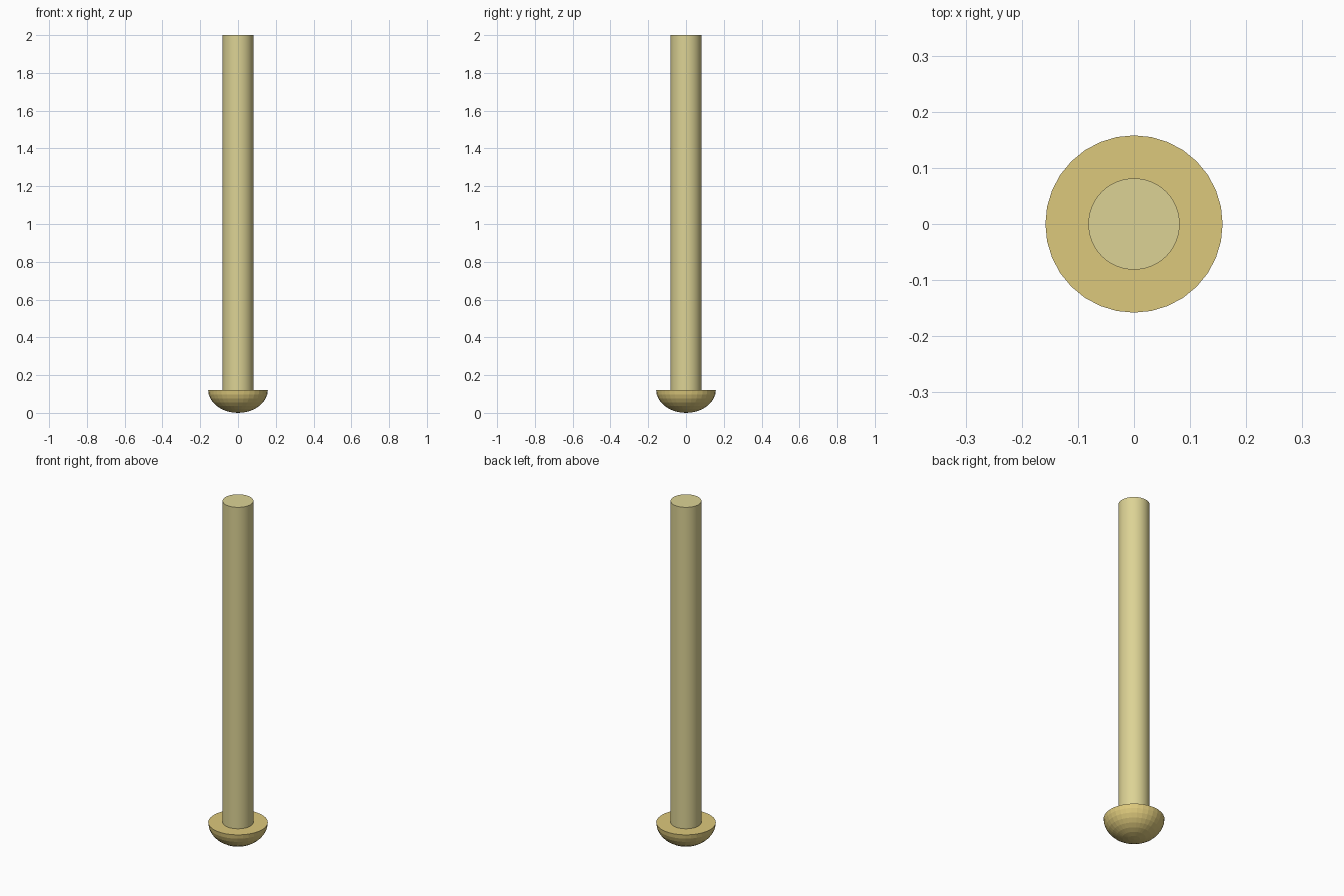
import bpy, bmesh, math

if "Cube" in bpy.data.objects:
    bpy.data.objects.remove(bpy.data.objects["Cube"])

HEAD_R, HEAD_H, SHANK_R, TOP = 0.158, 0.122, 0.0815, 2.0


def colour(obj, name, rgb):
    mat = bpy.data.materials.new(name)
    mat.diffuse_color = (*rgb, 1)
    mat.use_nodes = True
    mat.node_tree.nodes["Principled BSDF"].inputs["Base Color"].default_value = mat.diffuse_color
    obj.data.materials.append(mat)


def lathe(name, profile, sides):
    """Revolve an (r, z) profile around z into a closed solid."""
    bm = bmesh.new()
    verts = [bm.verts.new((r, 0, z)) for r, z in profile]
    edges = [bm.edges.new(pair) for pair in zip(verts, verts[1:])]
    bmesh.ops.spin(bm, geom=verts + edges, cent=(0, 0, 0), axis=(0, 0, 1),
                   angle=math.tau, steps=sides, use_duplicate=False)
    bmesh.ops.remove_doubles(bm, verts=bm.verts, dist=1e-5)
    # Close any open ends
    bmesh.ops.holes_fill(bm, edges=[e for e in bm.edges if e.is_boundary], sides=0)
    bmesh.ops.recalc_face_normals(bm, faces=bm.faces)
    mesh = bpy.data.meshes.new(name)
    bm.to_mesh(mesh)
    bm.free()
    obj = bpy.data.objects.new(name, mesh)
    bpy.context.collection.objects.link(obj)
    return obj


# Domed head: faceted half ellipsoid, flat side up
RINGS = 8
angles = [math.pi / 2 * i / RINGS for i in range(RINGS + 1)]
head = lathe("rivet_head",
             [(HEAD_R * math.sin(a), HEAD_H * (1 - math.cos(a))) for a in angles], 32)
colour(head, "head_brass", (0.72, 0.58, 0.20))

# Straight shank, smooth sides with sharp end
shank = lathe("rivet_shank", [(SHANK_R, HEAD_H), (SHANK_R, TOP)], 64)
colour(shank, "shank_brass", (0.72, 0.65, 0.30))
bpy.context.view_layer.objects.active = shank
shank.select_set(True)
bpy.ops.object.shade_smooth_by_angle(angle=math.radians(30))
